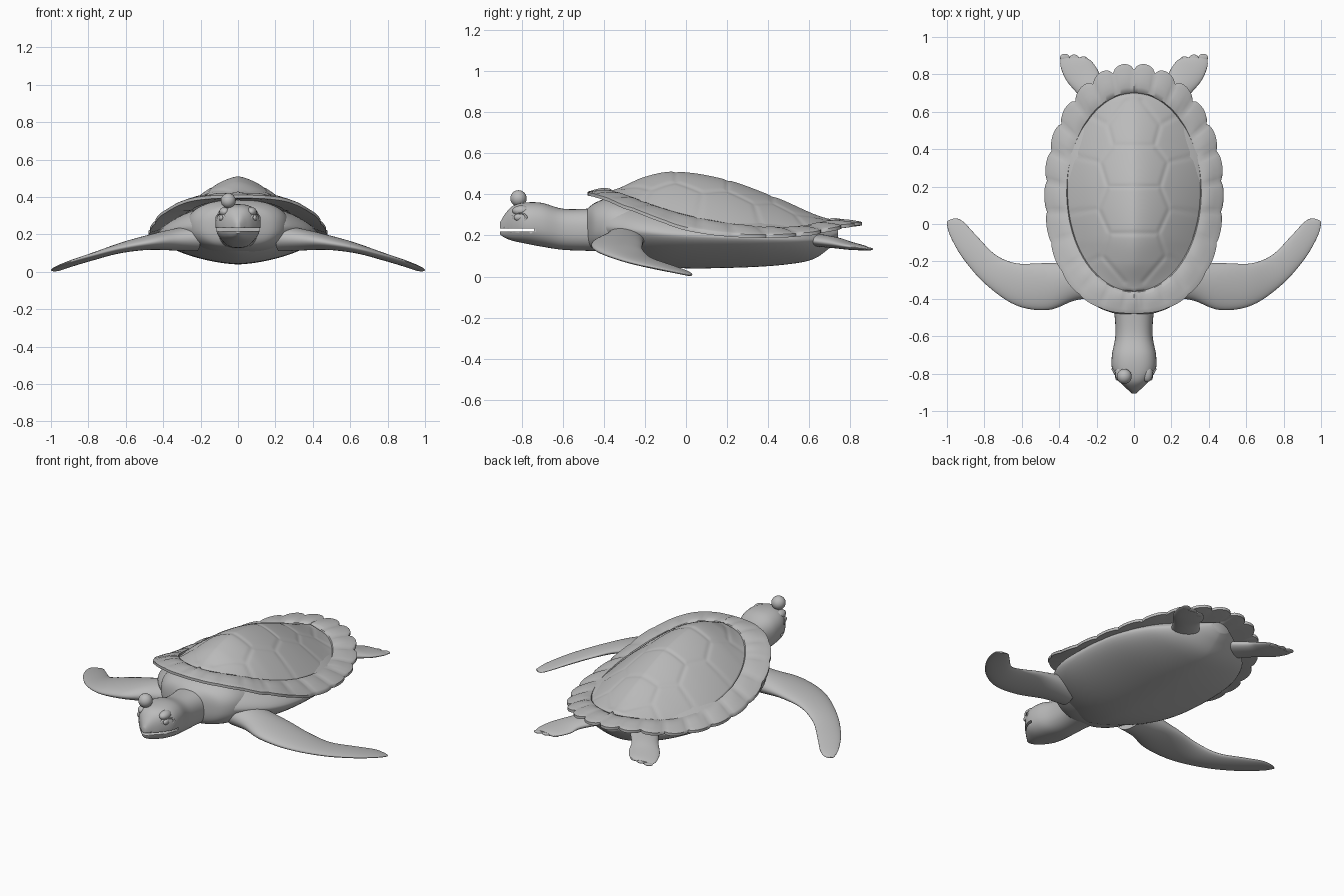
import bpy, bmesh, math
from mathutils import Vector

if "Cube" in bpy.data.objects:
    bpy.data.objects.remove(bpy.data.objects["Cube"])

grey = bpy.data.materials.new("plain_grey")
grey.use_nodes = True
grey.diffuse_color = (0.5, 0.5, 0.5, 1)
grey.node_tree.nodes["Principled BSDF"].inputs["Base Color"].default_value = (0.5, 0.5, 0.5, 1)


def spline(rows, pos):
    """Smooth interpolation of number rows at a fractional index."""
    i = max(0, min(int(pos), len(rows) - 2))
    t = pos - i
    a, b, c, d = (rows[max(0, min(i + k, len(rows) - 1))] for k in (-1, 0, 1, 2))
    return [q + t / 2 * (r - p + t * (2 * p - 5 * q + 4 * r - s + t * (3 * (q - r) + s - p)))
            for p, q, r, s in zip(a, b, c, d)]


def height(points, y):
    """Value of a smooth (y, z) curve at y."""
    y = max(points[0][0], min(y, points[-1][0]))
    for i in range(len(points) - 1):
        y0, y1 = points[i][0], points[i + 1][0]
        if y <= y1:
            return spline([(p[1],) for p in points], i + (y - y0) / (y1 - y0))[0]


def finish(name, bm, mirror=False, angle=50):
    bmesh.ops.recalc_face_normals(bm, faces=bm.faces)
    mesh = bpy.data.meshes.new(name)
    bm.to_mesh(mesh)
    bm.free()
    mesh.materials.append(grey)
    ob = bpy.data.objects.new(name, mesh)
    bpy.context.collection.objects.link(ob)
    if mirror:
        ob.modifiers.new("Mirror", "MIRROR").use_mirror_merge = False
    bpy.ops.object.select_all(action="DESELECT")
    ob.select_set(True)
    bpy.context.view_layer.objects.active = ob
    bpy.ops.object.shade_smooth_by_angle(angle=math.radians(angle))
    return ob


def bridge(bm, rings):
    for r0, r1 in zip(rings, rings[1:]):
        n = len(r0)
        for j in range(n):
            bm.faces.new((r0[j], r0[(j + 1) % n], r1[(j + 1) % n], r1[j]))


def loft(name, rows, power=2.0, mirror=False, steps=6, sides=40):
    """Skin of oval sections; row = edge x, y, opposite edge x, y, mid z, half height."""
    bm = bmesh.new()
    rings = []
    count = (len(rows) - 1) * steps
    for i in range(count + 1):
        x0, y0, x1, y1, z, h = spline(rows, i / steps)
        ring = []
        for j in range(sides):
            a = math.tau * j / sides
            c, s = math.cos(a), math.sin(a)
            c = math.copysign(abs(c) ** (2 / power), c)
            s = math.copysign(abs(s) ** (2 / power), s)
            ring.append(bm.verts.new(((x0 + x1) / 2 + c * (x0 - x1) / 2,
                                      (y0 + y1) / 2 + c * (y0 - y1) / 2, z + s * h)))
        rings.append(ring)
    bridge(bm, rings)
    bm.faces.new(rings[0])
    bm.faces.new(rings[-1])
    return finish(name, bm, mirror)


def level(rows):
    """Symmetric sections along y: y, half width, bottom z, top z."""
    return [(w, y, -w, y, (lo + hi) / 2, (hi - lo) / 2) for y, w, lo, hi in rows]


def ball(name, centre, scale, mirror=False):
    bm = bmesh.new()
    bmesh.ops.create_uvsphere(bm, u_segments=24, v_segments=14, radius=1)
    for v in bm.verts:
        v.co = Vector(centre) + v.co * Vector(scale)
    return finish(name, bm, mirror)


# Shell: ridged dome with scute seams, then a scalloped rim folding underneath
crest = [(-.36, .42), (-.2, .485), (-.05, .51), (.2, .47), (.45, .38), (.7, .28)]
base = [(-.36, .41), (-.1, .325), (.1, .275), (.3, .245), (.5, .235), (.7, .265)]
edge = [(-.48, .41), (-.3, .345), (0, .24), (.3, .205), (.6, .215), (.86, .265)]
zigzag = [(.05, -.31), (.17, -.17), (.13, -.05), (.19, .08), (.14, .2),
          (.18, .33), (.11, .42), (.14, .53), (.04, .66)]
seams = list(zip(zigzag, zigzag[1:]))
seams += [(p, (0, p[1])) for p in zigzag[2:8:2]]
seams += [(p, (p[0] + .2, .17 + (p[1] - .17) * 1.3)) for p in zigzag[1::2]]
seams = [(Vector(a), Vector(b)) for a, b in seams]


def groove(x, y):
    p = Vector((abs(x), y))
    near = 1
    for a, b in seams:
        d = b - a
        t = max(0, min(1, (p - a).dot(d) / d.dot(d)))
        near = min(near, (p - a - d * t).length)
    return .004 * math.exp(-(near / .012) ** 2)


def dome_point(t, a):
    x, y = .355 * t * math.sin(a), .17 + .53 * t * math.cos(a)
    width = .355 * math.sqrt(max(1e-6, 1 - ((y - .17) / .53) ** 2))
    u = min(1, abs(x) / width)
    top = height(crest, y)
    return Vector((x, y, top + (height(base, y) - top) * u ** 1.5 - groove(x, y)))


def rim_rows(a):
    s, c = math.sin(a), math.cos(a)
    power = 2 if c > 0 else 2.35
    lobe = abs(math.sin(12.5 * a)) ** .6
    r = 1 / (abs(s) ** power + abs(c) ** power) ** (1 / power)
    smooth_z = height(edge, .19 + .67 * r * c)
    r *= 1 - (.028 + .025 * c) * (1 - lobe)
    out = Vector((.48 * r * s, .19 + .67 * r * c, smooth_z))
    inner = dome_point(1, a)
    lift = Vector((0, 0, 1))
    rows = [inner - lift * .006, inner.lerp(out, .04) + lift * .006]
    rows += [inner.lerp(out, t) + lift * (.008 + .009 * lobe * math.sin(t * math.pi)) * (1 - t * t * .7)
             for t in (.2, .4, .6, .8, .93)]
    rows += [out, out - lift * .016]
    rows += [out.lerp(inner, t) - lift * (.018 + .012 * t) for t in (.15, .5, 1)]
    return rows


bm = bmesh.new()
N, M = 200, 56
angles = [math.tau * j / N for j in range(N)]
rings = [[bm.verts.new(dome_point(i / M, a)) for a in angles] for i in range(1, M + 1)]
rims = [rim_rows(a) for a in angles]
rings += [[bm.verts.new(p) for p in row] for row in zip(*rims)]
bridge(bm, rings)
centre = bm.verts.new(dome_point(0, 0))
for j in range(N):
    bm.faces.new((centre, rings[0][j], rings[0][(j + 1) % N]))
finish("shell", bm)

# Belly plate with sloping sides, and the rounder shoulders in front of it
loft("belly", level([
    (-.44, .16, .14, .34), (-.36, .28, .095, .38), (-.2, .39, .055, .38), (0, .43, .04, .36),
    (.3, .42, .045, .33), (.5, .35, .06, .3), (.62, .25, .085, .27), (.7, .13, .14, .25),
    (.74, .06, .18, .24)]), power=1.6, sides=64)
loft("shoulders", level([
    (-.48, .1, .15, .33), (-.44, .2, .125, .36), (-.36, .26, .105, .385), (-.24, .28, .095, .37),
    (-.1, .25, .09, .33)]), power=2.4, sides=48)

# Neck and head with an open beak
head = loft("head", level([
    (-.36, .13, .12, .34), (-.48, .105, .125, .33), (-.6, .1, .13, .33), (-.7, .118, .145, .358),
    (-.78, .116, .16, .36), (-.84, .08, .173, .345), (-.88, .04, .188, .305),
    (-.905, .012, .205, .262)]), power=2.4)
bm = bmesh.new()
bmesh.ops.create_cube(bm, size=1)
for v in bm.verts:
    v.co = Vector((0, -.84, .226)) + v.co * Vector((.4, .2, .014))
cutter = finish("mouth_cutter", bm)
cutter.hide_render = True
cut = head.modifiers.new("Mouth", "BOOLEAN")
cut.operation = "DIFFERENCE"
cut.object = cutter
bpy.context.view_layer.objects.active = head
bpy.ops.object.modifier_apply(modifier="Mouth")
bpy.data.objects.remove(cutter)

# Eyes: brow bulges and lid rings on both sides, and one loose eyeball
ball("brow", (.07, -.8, .32), (.03, .045, .026), mirror=True)
ball("eye", (.088, -.81, .288), (.014, .028, .018), mirror=True)
bm = bmesh.new()
lid = []
for i in range(24):
    a = math.tau * i / 24
    ring = []
    for j in range(8):
        b = math.tau * j / 8
        r = 1 + .2 * math.cos(b)
        y = math.cos(a) * r * .032
        ring.append(bm.verts.new((.092 + y * .65 + .007 * math.sin(b), -.81 + y,
                                  .288 + math.sin(a) * r * .02)))
    lid.append(ring)
bridge(bm, lid + lid[:1])
finish("eyelid", bm, mirror=True)
ball("loose_eyeball", (-.052, -.815, .38), (.04, .04, .04))

# Long front flippers sweeping out and down
loft("front_flipper", [
    (.2, -.39, .24, -.2, .18, .07), (.32, -.41, .36, -.205, .172, .058),
    (.46, -.46, .5, -.21, .157, .04),
    (.63, -.435, .63, -.21, .127, .028), (.79, -.325, .74, -.165, .085, .02),
    (.91, -.19, .84, -.065, .05, .015), (.98, -.07, .91, .01, .024, .01),
    (1, 0, .95, .03, .01, .007), (.995, .018, .975, .026, .007, .004)],
    mirror=True)

# Short rear flippers with blunt toes
loft("rear_flipper", [
    (.22, .57, .08, .66, .18, .032), (.29, .68, .17, .765, .165, .027),
    (.36, .765, .195, .825, .15, .02), (.392, .84, .235, .877, .14, .013),
    (.392, .885, .28, .892, .134, .008)], mirror=True)
for i, (x, y) in enumerate([(.27, .876), (.32, .886), (.37, .89)]):
    ball(f"rear_toe_{i + 1}", (x, y, .134), (.026, .02, .007), mirror=True)
